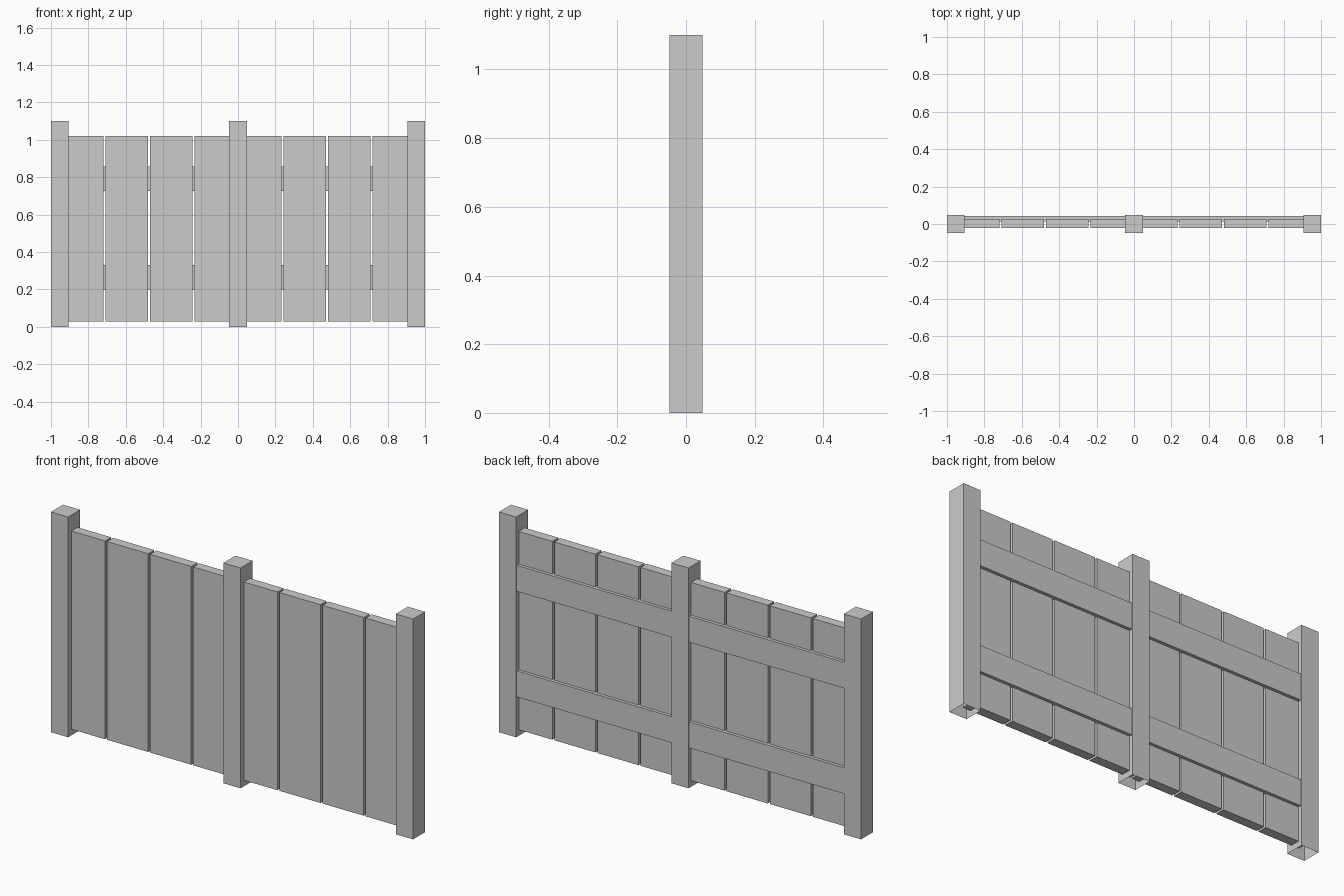
import bpy, bmesh

if "Cube" in bpy.data.objects:
    bpy.data.objects.remove(bpy.data.objects["Cube"])


def box(name, x0, x1, y0, y1, z0, z1, open_bottom=False):
    bm = bmesh.new()
    bmesh.ops.create_cube(bm, size=1)
    for v in bm.verts:
        v.co.x = x1 if v.co.x > 0 else x0
        v.co.y = y1 if v.co.y > 0 else y0
        v.co.z = z1 if v.co.z > 0 else z0
    bm.normal_update()
    if open_bottom:
        down = [f for f in bm.faces if f.normal.z < -0.9]
        bmesh.ops.delete(bm, geom=down, context='FACES_ONLY')
    me = bpy.data.meshes.new(name)
    bm.to_mesh(me)
    bm.free()
    ob = bpy.data.objects.new(name, me)
    bpy.context.collection.objects.link(ob)
    return ob


# Posts, open underneath
HALF = 0.0475
POST_X = 1 - HALF
for label, x in (("left", -POST_X), ("middle", 0), ("right", POST_X)):
    box(f"{label}_post", x - HALF, x + HALF, -HALF, HALF, 0, 1.1, open_bottom=True)

# Planks, four per bay, outer ones tucked into the posts
PITCH = POST_X / 4
PLANK_W = 0.227
for i in range(8):
    x = (i - 3.5) * PITCH
    box(f"plank_{i + 1}", x - PLANK_W / 2, x + PLANK_W / 2, -0.021, 0.027, 0.03, 1.02)

# Rails across the back of each bay
for label, z0 in (("lower", 0.2), ("upper", 0.727)):
    for side, x0 in (("left", -POST_X), ("right", 0)):
        box(f"{label}_{side}_rail", x0, x0 + POST_X, 0.013, 0.043, z0, z0 + 0.13)
